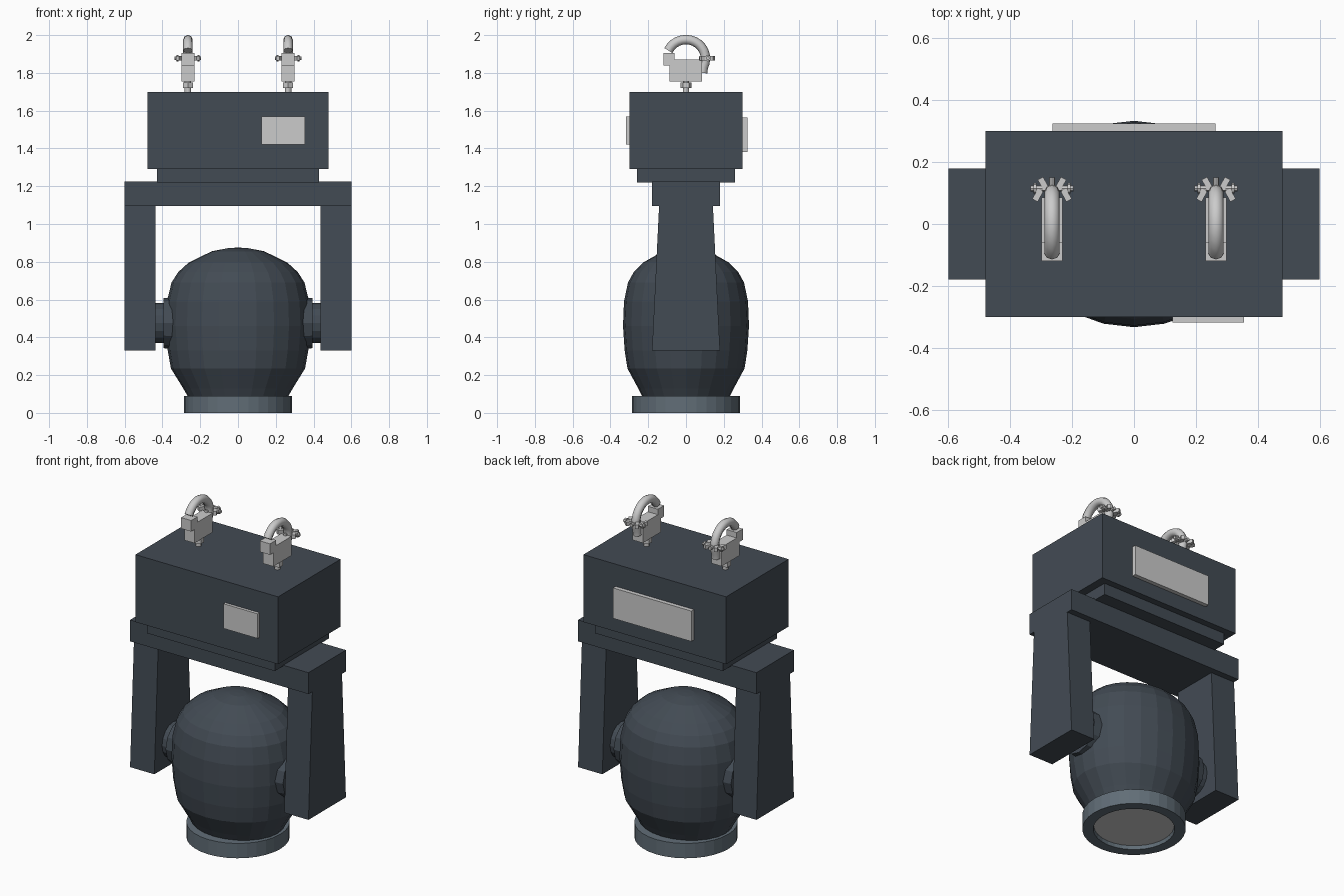
import bpy, bmesh, math
from mathutils import Matrix, Vector

if "Cube" in bpy.data.objects:
    bpy.data.objects.remove(bpy.data.objects["Cube"])


def material(name, rgb):
    m = bpy.data.materials.new(name)
    m.diffuse_color = (*rgb, 1)
    m.use_nodes = True
    m.node_tree.nodes["Principled BSDF"].inputs["Base Color"].default_value = m.diffuse_color
    return m


DARK = material("dark_housing", (0.055, 0.07, 0.088))
RIM = material("rim_metal", (0.12, 0.155, 0.185))


def finish(name, bm, mat=None):
    bmesh.ops.recalc_face_normals(bm, faces=bm.faces)
    me = bpy.data.meshes.new(name)
    bm.to_mesh(me)
    bm.free()
    ob = bpy.data.objects.new(name, me)
    bpy.context.collection.objects.link(ob)
    if mat:
        me.materials.append(mat)
    return ob


def box(name, lo, hi, mat=None, top_y=1.0, rot_z=0.0):
    """Box between two corners; top_y tapers its upper end in y."""
    bm = bmesh.new()
    bmesh.ops.create_cube(bm, size=1)
    lo, hi = Vector(lo), Vector(hi)
    for v in bm.verts:
        if v.co.z > 0:
            v.co.y *= top_y
        v.co = v.co * (hi - lo)
    ob = finish(name, bm, mat)
    ob.location = (lo + hi) / 2
    ob.rotation_euler.z = rot_z
    return ob


def lathe(name, profile, segs, mat=None, sx=1.0, sy=1.0):
    """Spin (radius, z) points around z."""
    bm = bmesh.new()
    vs = [bm.verts.new((r, 0, z)) for r, z in profile]
    es = [bm.edges.new(p) for p in zip(vs, vs[1:])]
    bmesh.ops.spin(bm, geom=vs + es, cent=(0, 0, 0), axis=(0, 0, 1),
                   angle=math.tau, steps=segs, use_duplicate=False)
    bmesh.ops.remove_doubles(bm, verts=bm.verts, dist=1e-4)
    bmesh.ops.scale(bm, vec=(sx, sy, 1), verts=bm.verts)
    return finish(name, bm, mat)


def rod(name, a, b, r, segs=12, mat=None, r2=None):
    """Cylinder or cone from point a to point b."""
    a, b = Vector(a), Vector(b)
    d = b - a
    bm = bmesh.new()
    bmesh.ops.create_cone(bm, cap_ends=True, segments=segs, radius1=r,
                          radius2=r if r2 is None else r2, depth=d.length)
    rot = d.to_track_quat('Z', 'Y').to_matrix().to_4x4()
    bmesh.ops.transform(bm, matrix=Matrix.Translation((a + b) / 2) @ rot, verts=bm.verts)
    return finish(name, bm, mat)


def tube(name, pts, r, segs=10):
    """Round tube along a path in the yz plane."""
    cu = bpy.data.curves.new(name, 'CURVE')
    cu.dimensions = '3D'
    cu.bevel_depth, cu.bevel_resolution, cu.use_fill_caps = r, 2, True
    sp = cu.splines.new('POLY')
    sp.points.add(len(pts) - 1)
    for p, co in zip(sp.points, pts):
        p.co = (*co, 1)
    ob = bpy.data.objects.new(name, cu)
    bpy.context.collection.objects.link(ob)
    return ob


# base housing, turntable step and yoke crossbar
box("base_housing", (-.48, -.30, 1.29), (.48, .30, 1.70), DARK)
box("pan_plate", (-.43, -.26, 1.22), (.43, .26, 1.29), DARK)
box("yoke_crossbar", (-.60, -.18, 1.095), (.60, .18, 1.225), DARK)

# display on the front, connector panel on the back
box("front_display", (.125, -.318, 1.42), (.355, -.295, 1.57))
box("rear_panel", (-.263, .295, 1.38), (.263, .325, 1.565))

# lamp head, oval in plan
lathe("lamp_head", [(0, .11), (.262, .08), (.29, .13), (.355, .235), (.372, .33), (.382, .46),
                    (.376, .59), (.352, .69), (.317, .745), (.262, .795),
                    (.14, .855), (.05, .873), (0, .875)], 24, DARK, 1.0, .873)

# lens rim with recessed lens
lathe("lens_rim", [(.285, 0), (.285, .09), (.20, .09), (.22, .03), (.225, 0), (.285, 0)], 32, RIM)
rod("lens", (0, 0, .022), (0, 0, .08), .222, 32)

for s, side in ((-1, "left"), (1, "right")):
    # yoke arm with tilt axle and hub
    xs = sorted((s * .437, s * .60))
    box(f"yoke_arm_{side}", (xs[0], -.18, .33), (xs[1], .18, 1.10), DARK, top_y=.79)
    rod(f"tilt_axle_{side}", (s * .37, 0, .475), (s * .45, 0, .475), .106, 16, DARK)
    rod(f"tilt_hub_{side}", (s * .345, 0, .475), (s * .395, 0, .475), .138, 12, DARK, .132)

    # truss clamp: stem, jaw block, hook
    c = s * .265
    rod(f"clamp_stem_{side}", (c, 0, 1.69), (c, 0, 1.76), .017)
    rod(f"clamp_nut_{side}", (c, 0, 1.72), (c, 0, 1.75), .03, 6)
    box(f"clamp_block_{side}", (c - .034, -.088, 1.755), (c + .034, .085, 1.872))
    box(f"clamp_lip_{side}", (c - .034, -.12, 1.838), (c + .034, -.06, 1.905))
    arc = [math.radians(155 - i * 13) for i in range(15)]
    path = [(c, .103 * math.cos(a), 1.876 + .1 * math.sin(a)) for a in arc]
    hook = tube(f"clamp_hook_{side}", path + [(c, .088, 1.80)], .025)

    # wing bolt on the clamp
    rod(f"bolt_cross_{side}", (c - .07, .115, 1.878), (c + .07, .115, 1.878), .010, 8)
    rod(f"bolt_shaft_{side}", (c, .07, 1.878), (c, .15, 1.878), .010, 8)
    for t in (-1, 1):
        rod(f"bolt_end_{side}_{t}", (c + t * .05, .115, 1.878), (c + t * .06, .115, 1.878), .017, 8)
        box(f"wing_upper_{side}_{t}", (c + t * .028 - .010, .11, 1.866),
            (c + t * .028 + .010, .15, 1.89), rot_z=-t * .5)
        box(f"wing_lower_{side}_{t}", (c + t * .046 - .010, .074, 1.866),
            (c + t * .046 + .010, .112, 1.89), rot_z=t * .5)
